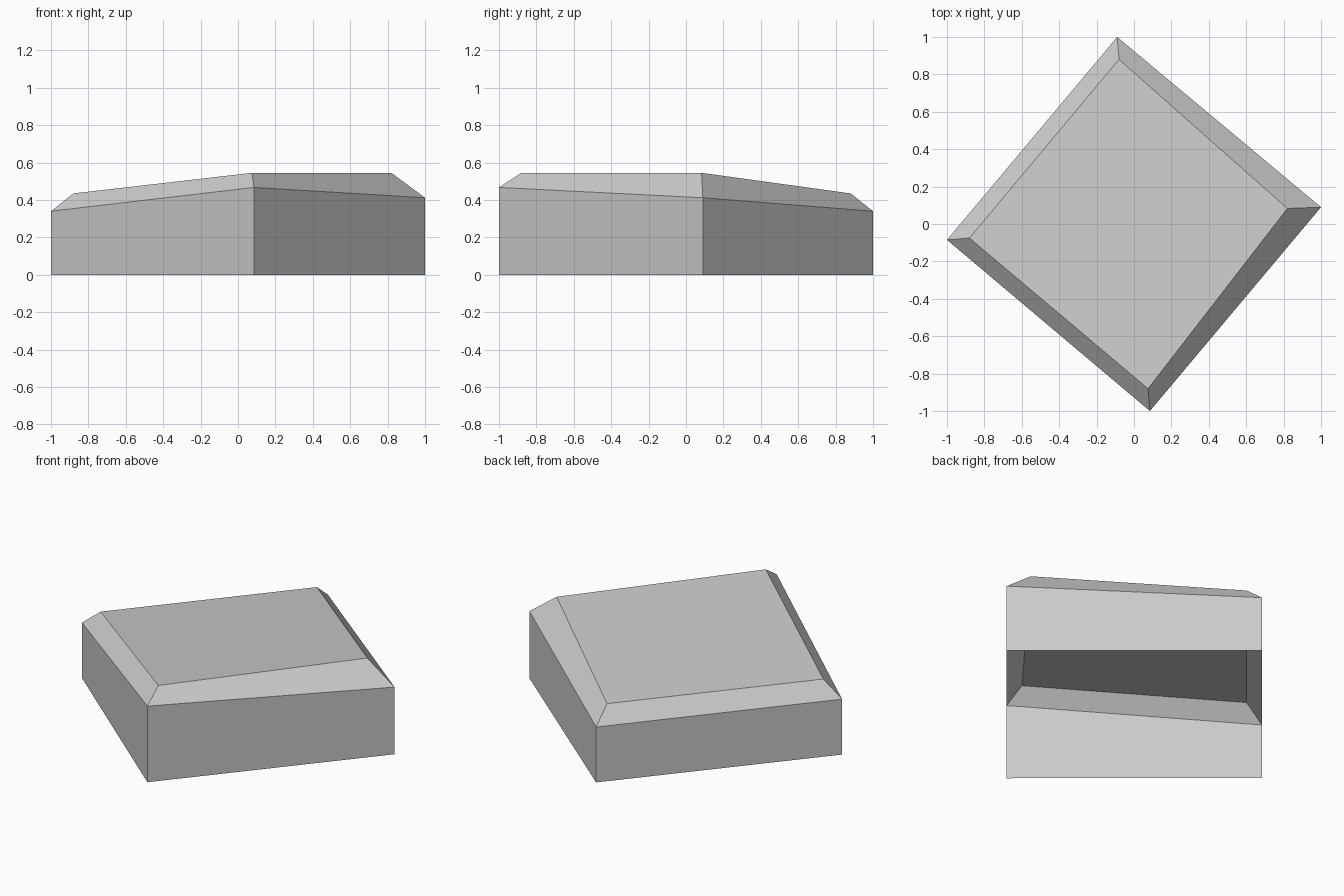
import bpy
import bmesh

if "Cube" in bpy.data.objects:
    bpy.data.objects.remove(bpy.data.objects["Cube"])

# Corner rings of the tilted cap, in order: left, front, right, back
wall_top = [(-1.0, -0.085, 0.34), (0.085, -1.0, 0.467), (1.0, 0.09, 0.412), (-0.09, 1.0, 0.34)]
cap_top = [(-0.88, -0.075, 0.435), (0.075, -0.88, 0.545), (0.82, 0.083, 0.545), (-0.08, 0.88, 0.435)]
base = [(x, y, 0.0) for x, y, z in wall_top]

grey = bpy.data.materials.new("light_grey")
grey.diffuse_color = (0.6, 0.6, 0.6, 1.0)
grey.use_nodes = True
grey.node_tree.nodes["Principled BSDF"].inputs["Base Color"].default_value = grey.diffuse_color

# Hollow shell: walls, bevelled rim and flat lid, open underneath
bm = bmesh.new()
rings = [[bm.verts.new(p) for p in ring] for ring in (base, wall_top, cap_top)]
for low, high in zip(rings, rings[1:]):
    for i in range(4):
        j = (i + 1) % 4
        bm.faces.new((low[i], low[j], high[j], high[i]))
bm.faces.new(rings[-1])

mesh = bpy.data.meshes.new("block_cap")
bm.to_mesh(mesh)
bm.free()
mesh.materials.append(grey)
cap = bpy.data.objects.new("block_cap", mesh)
bpy.context.collection.objects.link(cap)
